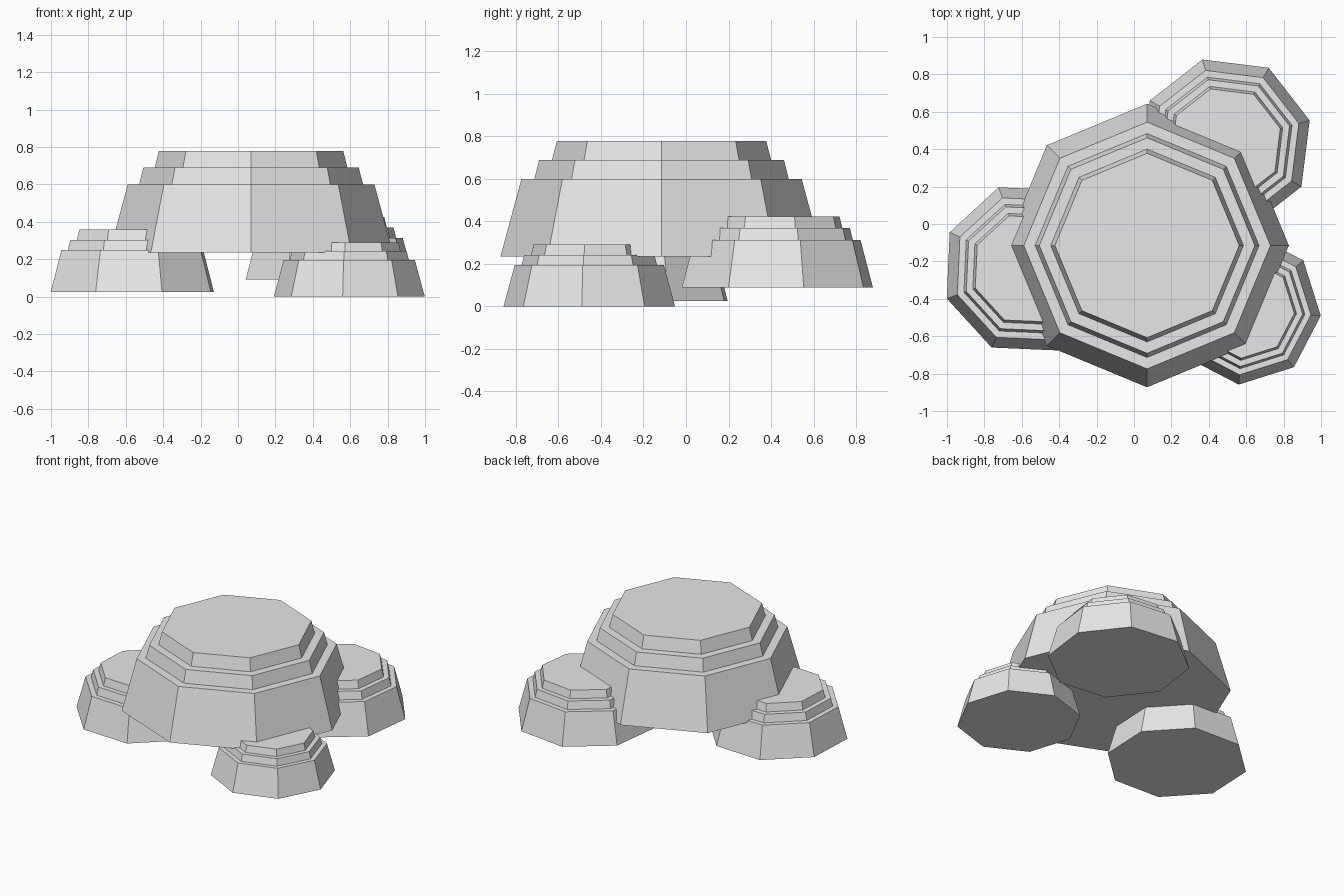
import bpy
import bmesh
import math

cube = bpy.data.objects.get("Cube")
if cube:
    bpy.data.objects.remove(cube, do_unlink=True)

# Single stone colour
stone = bpy.data.materials.new("light grey stone")
stone.use_nodes = True
GREY = (0.8, 0.8, 0.8, 1.0)
stone.diffuse_color = GREY
stone.node_tree.nodes["Principled BSDF"].inputs["Base Color"].default_value = GREY

# Stepped rock outline: (radius, height) as fractions of base radius and total height
PROFILE = [(1, 0), (0.87, 0.67), (0.79, 0.67), (0.76, 0.835), (0.68, 0.835), (0.65, 1)]
SIDES = 8
HEIGHT_RATIO = 0.717


def stepped_rock(name, x, y, z, radius, turn=0):
    """Eight-sided rock with three tapering tiers, closed top and bottom."""
    bm = bmesh.new()
    rings = []
    for r, h in PROFILE:
        ring = []
        for i in range(SIDES):
            a = math.tau * i / SIDES
            ring.append(bm.verts.new((r * radius * math.cos(a), r * radius * math.sin(a),
                                      h * radius * HEIGHT_RATIO)))
        rings.append(ring)
    for low, high in zip(rings, rings[1:]):
        for i in range(SIDES):
            j = (i + 1) % SIDES
            bm.faces.new((low[i], low[j], high[j], high[i]))
    bm.faces.new(rings[0][::-1])
    bm.faces.new(rings[-1])
    mesh = bpy.data.meshes.new(name)
    bm.to_mesh(mesh)
    bm.free()
    mesh.materials.append(stone)
    rock = bpy.data.objects.new(name, mesh)
    rock.location = (x, y, z)
    rock.rotation_euler.z = math.radians(turn)
    bpy.context.collection.objects.link(rock)
    return rock


# Large central rock and three small ones around it
stepped_rock("central_rock", 0.07, -0.115, 0.235, 0.758)
stepped_rock("right_rock", -0.565, -0.24, 0.025, 0.464, 20)
stepped_rock("back_rock", 0.49, 0.43, 0.09, 0.466, 15.4)
stepped_rock("front_left_rock", 0.595, -0.455, 0, 0.405, -5)
